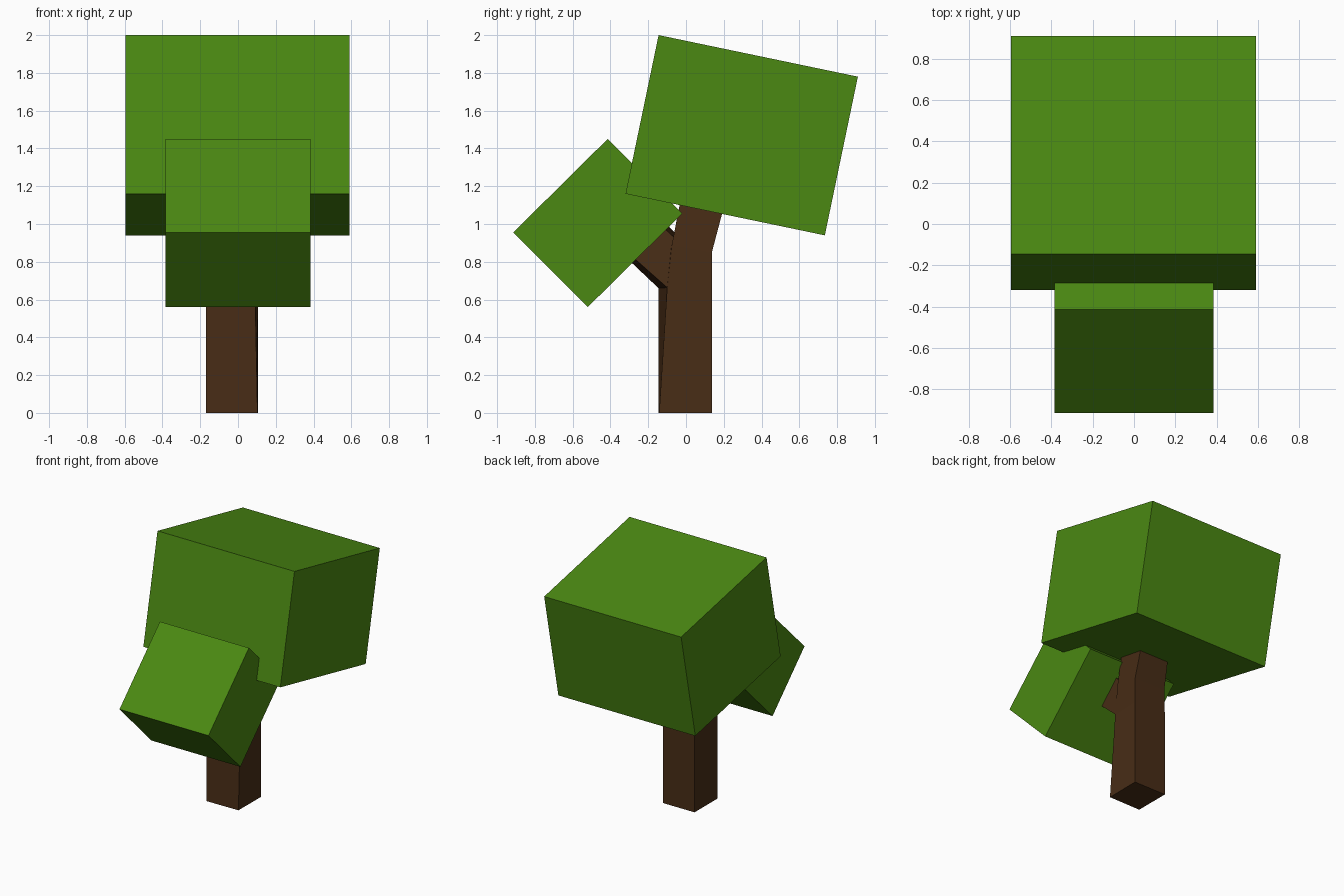
import bpy, bmesh

if "Cube" in bpy.data.objects:
    bpy.data.objects.remove(bpy.data.objects["Cube"])


def material(name, color):
    m = bpy.data.materials.new(name)
    m.diffuse_color = (*color, 1)
    m.use_nodes = True
    m.node_tree.nodes["Principled BSDF"].inputs["Base Color"].default_value = m.diffuse_color
    return m


leaf = material("leaf_green", (0.07, 0.25, 0.006))
bark = material("bark_brown", (0.065, 0.026, 0.008))


def loft(name, rings, mat):
    """Capped skin through rings of four points."""
    bm = bmesh.new()
    loops = [[bm.verts.new(p) for p in ring] for ring in rings]
    for a, b in zip(loops, loops[1:]):
        for i in range(4):
            j = (i + 1) % 4
            bm.faces.new((a[i], a[j], b[j], b[i]))
    bm.faces.new(loops[0][::-1])
    bm.faces.new(loops[-1])
    bmesh.ops.recalc_face_normals(bm, faces=bm.faces)
    mesh = bpy.data.meshes.new(name)
    bm.to_mesh(mesh)
    bm.free()
    mesh.materials.append(mat)
    obj = bpy.data.objects.new(name, mesh)
    bpy.context.collection.objects.link(obj)
    return obj


def block(name, profile, x0, x1):
    """Side profile (y, z) carried across from x0 to x1."""
    return loft(name, [[(x, y, z) for y, z in profile] for x in (x0, x1)], leaf)


# Leaf blocks, tilted in the side view
block("main_canopy", [(-0.145, 2.0), (0.91, 1.78), (0.735, 0.94), (-0.32, 1.16)],
      -0.595, 0.59)
block("side_canopy", [(-0.415, 1.45), (-0.915, 0.955), (-0.52, 0.56), (-0.02, 1.055)],
      -0.385, 0.385)

# Trunk: straight below, leaning back into the main canopy
# (ring order: front left, front right, back right, back left)
loft("trunk", [
    [(-0.17, -0.145, 0), (0.103, -0.142, 0), (0.105, 0.137, 0), (-0.17, 0.137, 0)],
    [(-0.17, -0.145, 0.66), (0.09, -0.1, 0.66), (0.105, 0.137, 0.66), (-0.17, 0.137, 0.66)],
    [(-0.15, -0.075, 0.89), (0.09, -0.075, 0.89), (0.105, 0.137, 0.85), (-0.165, 0.137, 0.85)],
    [(-0.14, -0.03, 1.12), (0.09, -0.03, 1.12), (0.1, 0.195, 1.07), (-0.15, 0.195, 1.07)],
    [(-0.14, -0.015, 1.18), (0.09, -0.015, 1.18), (0.1, 0.21, 1.13), (-0.15, 0.21, 1.13)],
], bark)

# Branch: rises forward into the side canopy
loft("branch", [
    [(-0.17, -0.14, 0.655), (0.09, -0.09, 0.655), (0.09, 0.0, 0.87), (-0.14, 0.0, 0.89)],
    [(-0.14, -0.33, 0.835), (0.07, -0.31, 0.85), (0.07, -0.15, 1.01), (-0.12, -0.13, 1.03)],
], bark)
